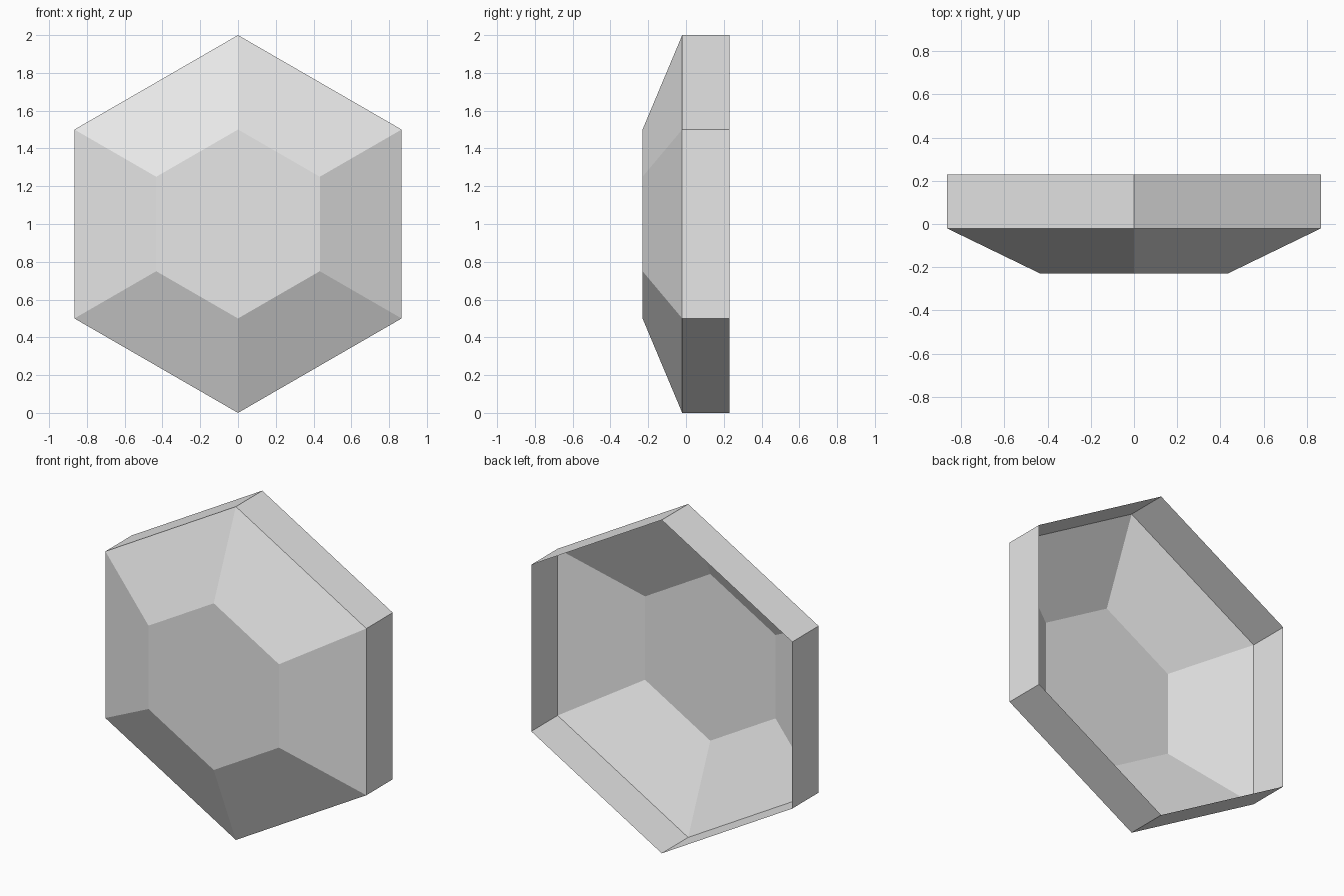
import bpy, bmesh
from math import sin, cos, pi

cube = bpy.data.objects.get("Cube")
if cube:
    bpy.data.objects.remove(cube, do_unlink=True)

SIDES = 6
# radius and depth of each ring: open back edge, rim, front panel
RINGS = [(1.0, 0.23), (1.0, -0.02), (0.5, -0.23)]

# Plain grey material
grey = bpy.data.materials.new("light grey")
grey.use_nodes = True
colour = (0.8, 0.8, 0.8, 1)
grey.diffuse_color = colour
grey.node_tree.nodes["Principled BSDF"].inputs["Base Color"].default_value = colour

# Open-backed hexagonal shell, point upwards
bm = bmesh.new()
rings = [[bm.verts.new((r * sin(2 * pi * i / SIDES), y, 1 + r * cos(2 * pi * i / SIDES)))
          for i in range(SIDES)] for r, y in RINGS]

# Side walls and sloping bevel
for back, front in zip(rings, rings[1:]):
    for i in range(SIDES):
        j = (i + 1) % SIDES
        bm.faces.new((back[i], back[j], front[j], front[i]))

# Flat front panel
panel = bm.faces.new(rings[-1])
bmesh.ops.recalc_face_normals(bm, faces=bm.faces[:])
bm.normal_update()
if panel.normal.y > 0:
    bmesh.ops.reverse_faces(bm, faces=bm.faces[:])

mesh = bpy.data.meshes.new("hexagonal_shell")
bm.to_mesh(mesh)
bm.free()
mesh.materials.append(grey)
shell = bpy.data.objects.new("hexagonal_shell", mesh)
bpy.context.collection.objects.link(shell)
